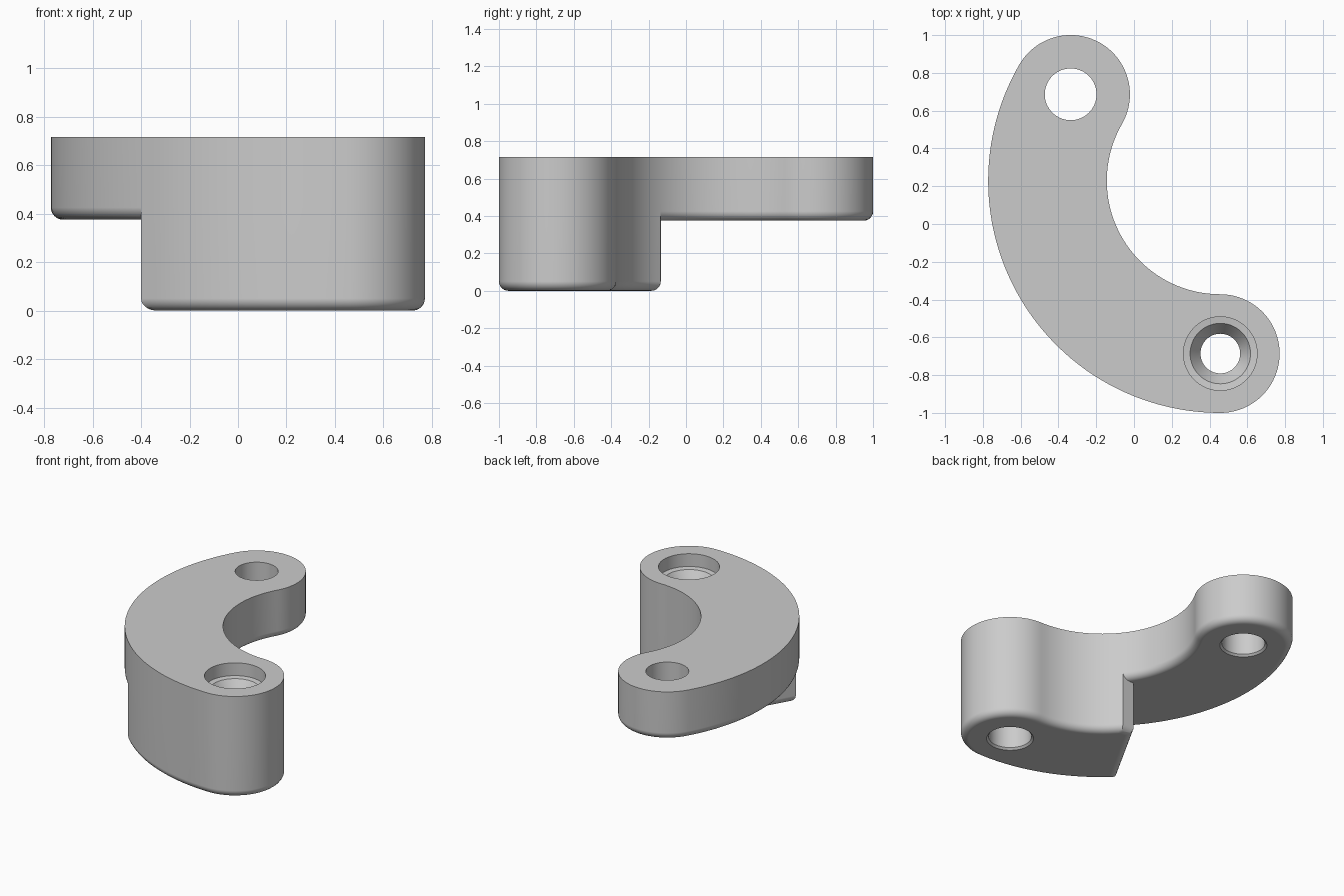
import bpy, bmesh
from math import radians, cos, sin
from mathutils import Vector

if "Cube" in bpy.data.objects:
    bpy.data.objects.remove(bpy.data.objects["Cube"], do_unlink=True)

# Main dimensions: a curved arm swept about one centre, with round ends
CENTRE = Vector((0.457, 0.229))
MID_R, HALF_W = 0.915, 0.314
OUTER, INNER = MID_R + HALF_W, MID_R - HALF_W
BACK, FRONT = 150, 270
FOOT_OUTER, FOOT_INNER = 225.8, 217.3
TOP, STEP, ROUND = 0.715, 0.375, 0.05

metal = bpy.data.materials.new("satin_grey")
metal.use_nodes = True
GREY = (0.6, 0.6, 0.6, 1)
metal.diffuse_color = GREY
metal.node_tree.nodes["Principled BSDF"].inputs["Base Color"].default_value = GREY


def polar(centre, radius, angle):
    a = radians(angle)
    return centre + Vector((cos(a), sin(a))) * radius


def arc(centre, radius, start, end, steps):
    """Points on an arc, leaving out the last one."""
    return [polar(centre, radius, start + (end - start) * i / steps) for i in range(steps)]


def loft(sections):
    """Closed solid through (anticlockwise outline, height) pairs, bottom to top."""
    bm = bmesh.new()
    rings = [[bm.verts.new((p.x, p.y, z)) for p in outline] for outline, z in sections]
    for low, high in zip(rings, rings[1:]):
        for i in range(len(low)):
            j = (i + 1) % len(low)
            bm.faces.new((low[i], low[j], high[j], high[i]))
    base = bm.faces.new(rings[0][::-1])
    bm.faces.new(rings[-1])
    bm.normal_update()
    return bm, base


def make_object(name, bm):
    mesh = bpy.data.meshes.new(name)
    bm.to_mesh(mesh)
    bm.free()
    mesh.materials.append(metal)
    obj = bpy.data.objects.new(name, mesh)
    bpy.context.collection.objects.link(obj)
    return obj


def rounded_prism(name, outline, bottom):
    """Upright prism with a rounded bottom rim."""
    bm, base = loft([(outline, bottom), (outline, TOP)])
    rim = list(base.verts) + list(base.edges)
    bmesh.ops.bevel(bm, geom=rim, offset=ROUND, segments=6, profile=0.5, affect='EDGES')
    return make_object(name, bm)


def lathe(name, centre, profile):
    """Solid turned from (radius, height) pairs, bottom to top."""
    bm, _ = loft([(arc(centre, r, 0, 360, 64), z) for r, z in profile])
    return make_object(name, bm)


def combine(target, other, operation):
    mod = target.modifiers.new(operation.title(), 'BOOLEAN')
    mod.operation, mod.solver, mod.object = operation, 'EXACT', other
    bpy.context.view_layer.objects.active = target
    bpy.ops.object.modifier_apply(modifier=mod.name)
    bpy.data.objects.remove(other, do_unlink=True)


back_eye = polar(CENTRE, MID_R, BACK)
front_eye = polar(CENTRE, MID_R, FRONT)

# Shared outline pieces, so that the foot walls line up with the arm walls
foot_wall = (arc(CENTRE, OUTER, FOOT_OUTER, FRONT, 20)
             + arc(front_eye, HALF_W, -90, 90, 40)
             + arc(CENTRE, INNER, FRONT, FOOT_INNER, 17)
             + [polar(CENTRE, INNER, FOOT_INNER)])
arm_wall = (arc(CENTRE, INNER, FOOT_INNER, BACK, 24)[1:]
            + arc(back_eye, HALF_W, BACK - 180, BACK, 40)
            + arc(CENTRE, OUTER, BACK, FOOT_OUTER, 36))

# Curved arm and the deeper foot at its front end
arm = rounded_prism("curved_bracket", foot_wall + arm_wall, STEP)
foot = rounded_prism("foot", foot_wall + [Vector((-0.11, -0.135))], 0)
combine(arm, foot, 'UNION')

# Plain back hole, and stepped and tapered front hole
back_hole = lathe("back_hole", back_eye,
                  [(0.16, STEP - 0.01), (0.137, STEP + 0.013), (0.137, TOP + 0.1)])
front_hole = lathe("front_hole", front_eye,
                   [(0.16, -0.01), (0.137, 0.013), (0.137, 0.2), (0.105, 0.22), (0.105, 0.54),
                    (0.16, 0.62), (0.195, 0.625), (0.195, TOP + 0.1)])
for cutter in (back_hole, front_hole):
    combine(arm, cutter, 'DIFFERENCE')

# Smooth walls with crisp rims
bpy.ops.object.select_all(action='DESELECT')
arm.select_set(True)
bpy.context.view_layer.objects.active = arm
bpy.ops.object.shade_smooth_by_angle(angle=radians(30))
weighted = arm.modifiers.new("Weighted Normals", 'WEIGHTED_NORMAL')
weighted.keep_sharp = True
